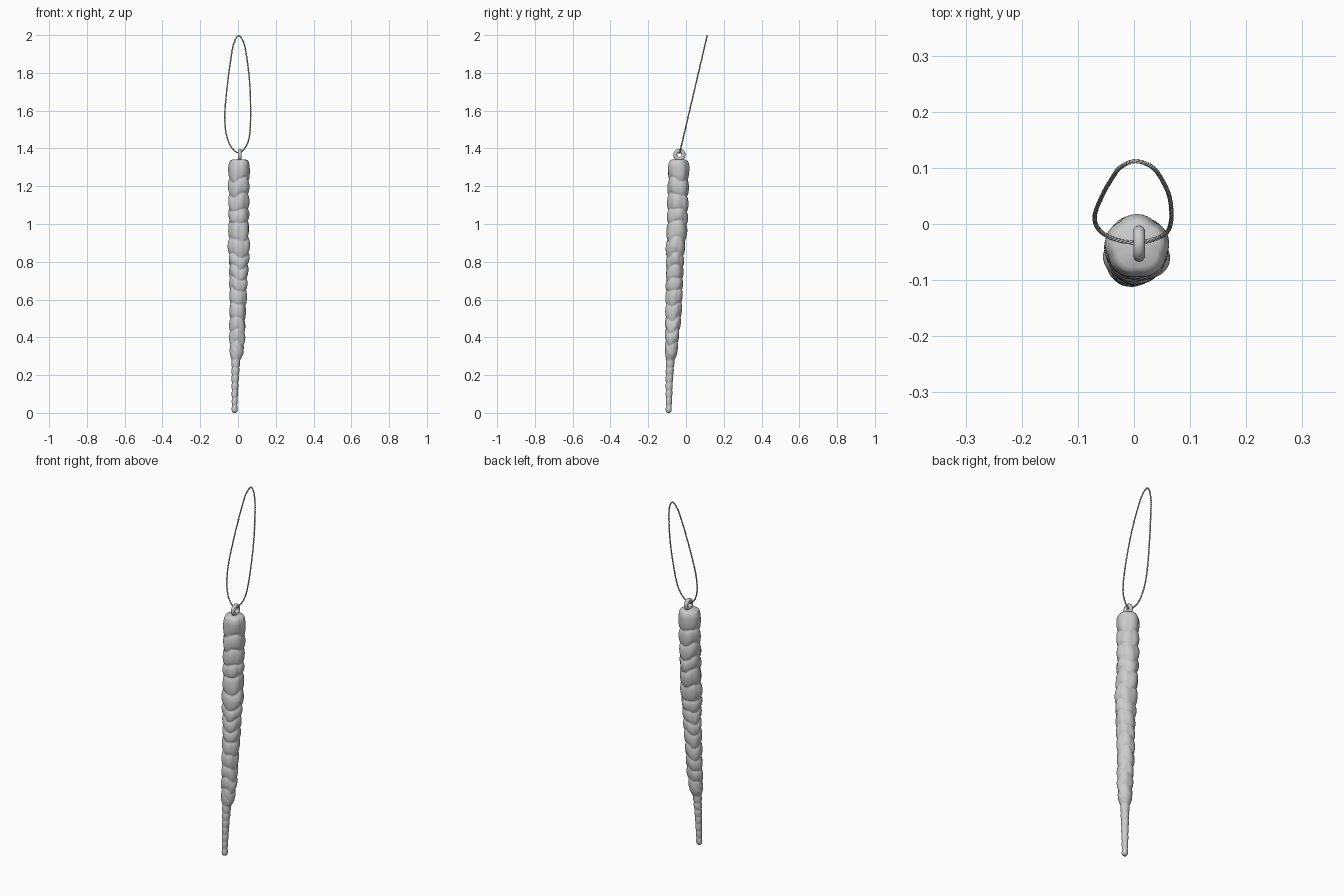
import bpy, bmesh, math
from mathutils import Vector

if "Cube" in bpy.data.objects:
    bpy.data.objects.remove(bpy.data.objects["Cube"])


def interp(table, z):
    for a, b in zip(table, table[1:]):
        if z <= b[0]:
            t = max(0, (z - a[0]) / (b[0] - a[0]))
            return [p + (q - p) * t for p, q in zip(a[1:], b[1:])]
    return list(table[-1][1:])


def mesh_object(name, bm):
    bmesh.ops.recalc_face_normals(bm, faces=bm.faces[:])
    me = bpy.data.meshes.new(name)
    bm.to_mesh(me)
    bm.free()
    for p in me.polygons:
        p.use_smooth = True
    ob = bpy.data.objects.new(name, me)
    bpy.context.collection.objects.link(ob)
    return ob


# Icicle body: z, centre x, centre y, x radius, y radius
AXIS = [(0, -.018, -.092, .016, .016), (.04, -.018, -.091, .015, .016),
        (.15, -.016, -.089, .018, .019), (.27, -.012, -.084, .023, .023),
        (.31, -.008, -.079, .035, .032), (.40, -.004, -.074, .043, .037),
        (.50, -.003, -.068, .042, .043), (.62, .001, -.063, .046, .045),
        (.75, .004, -.060, .050, .046), (.88, .005, -.055, .059, .051),
        (.97, .004, -.048, .054, .055), (1.10, .004, -.043, .055, .056),
        (1.25, .005, -.040, .057, .056), (1.34, .006, -.040, .056, .056)]
# Necks between the beads, small ones towards the tip
NECKS = [i * .04 for i in range(8)] + [.37, .435, .50, .575, .65, .71, .775, .835,
                                       .92, 1.01, 1.075, 1.155, 1.235, 1.345]
SEG, STEPS = 40, 268


def bead(z):
    for i, (a, b) in enumerate(zip(NECKS, NECKS[1:])):
        if z <= b:
            t = max(-1, min(1, (2 * z - a - b) / (b - a)))
            return i, math.sqrt(1 - t * t * .97)
    return len(NECKS) - 2, 0


bm = bmesh.new()
rings = []
for k in range(STEPS + 1):
    z = .001 + 1.339 * k / STEPS
    cx, cy, rx, ry = interp(AXIS, z)
    cap = 1.0
    if z > 1.305:
        cap = .72 + .28 * math.sqrt(max(0, 1 - ((z - 1.305) / .035) ** 2))
    if z < .016:
        cap = .35 + .65 * math.sqrt(max(0, 1 - ((.016 - z) / .016) ** 2))
    thick = min(1, max(0, (z - .27) / .08))
    ring = []
    for s in range(SEG):
        a = math.tau * s / SEG
        shift = thick * (.010 * math.sin(2 * a + z * 5) + .006 * math.sin(3 * a - z * 9))
        zz = max(0, min(1.34, z + shift))
        i, h = bead(zz)
        if z > 1.29 or z < .02:
            h = max(h, .8)
        # knobbly lobes around each bead
        lobe = abs(math.cos(2.5 * a + i * .9 * thick)) ** .6
        r = cap * (.80 + .20 * h) * (1 + thick * (.09 * lobe - .06))
        ring.append(bm.verts.new((cx + rx * r * math.cos(a), cy + ry * r * math.sin(a), z)))
    rings.append(ring)
for lo, hi in zip(rings, rings[1:]):
    for s in range(SEG):
        t = (s + 1) % SEG
        bm.faces.new((lo[s], lo[t], hi[t], hi[s]))
# rounded ends
for ring, dz in ((rings[0], -.001), (rings[-1], .004)):
    c = sum((v.co for v in ring), Vector()) / SEG
    tip = bm.verts.new(c + Vector((0, 0, dz)))
    for s in range(SEG):
        bm.faces.new((ring[s], ring[(s + 1) % SEG], tip))
mesh_object("icicle_body", bm)

# Hanging ring on top
bpy.ops.mesh.primitive_torus_add(location=(.009, -.035, 1.366), rotation=(0, math.pi / 2, 0),
                                 major_radius=.022, minor_radius=.0105,
                                 major_segments=32, minor_segments=14)
ring = bpy.context.object
ring.name = "hanging_ring"
bpy.ops.object.shade_smooth()

# Twisted cord loop: outline as x, z lying in a plane tilted backwards
LOOP = [(.004, 1.997), (.033, 1.95), (.052, 1.84), (.064, 1.71), (.066, 1.54), (.053, 1.435),
        (.010, 1.378), (-.032, 1.402), (-.061, 1.47), (-.070, 1.58), (-.056, 1.74),
        (-.040, 1.86), (-.024, 1.95)]
SLOPE = (.112 + .033) / (1.997 - 1.378)
P = [Vector((x, -.033 + (z - 1.378) * SLOPE, z)) for x, z in LOOP]
PLANE_N = Vector((0, 1, -SLOPE)).normalized()
n = len(P)
fine = []
for i in range(n):
    p0, p1, p2, p3 = (P[(i + d) % n] for d in (-1, 0, 1, 2))
    for j in range(50):
        t = j / 50
        fine.append(.5 * (2 * p1 + (p2 - p0) * t + (2 * p0 - 5 * p1 + 4 * p2 - p3) * t * t
                          + (3 * p1 - p0 - 3 * p2 + p3) * t ** 3))
total = sum((fine[i] - fine[i - 1]).length for i in range(len(fine)))
TURNS = 70
for strand in range(2):
    cu = bpy.data.curves.new("cord_strand", 'CURVE')
    cu.dimensions = '3D'
    cu.bevel_depth = .0023
    cu.bevel_resolution = 1
    sp = cu.splines.new('POLY')
    sp.points.add(len(fine) - 1)
    sp.use_cyclic_u = True
    dist = 0
    for i, p in enumerate(fine):
        if i:
            dist += (p - fine[i - 1]).length
        tan = (fine[(i + 1) % len(fine)] - fine[i - 1]).normalized()
        side = tan.cross(PLANE_N)
        ang = math.tau * TURNS * dist / total + math.pi * strand
        q = p + .0019 * (side * math.cos(ang) + PLANE_N * math.sin(ang))
        sp.points[i].co = (*q, 1)
    ob = bpy.data.objects.new(f"cord_strand_{strand + 1}", cu)
    bpy.context.collection.objects.link(ob)
